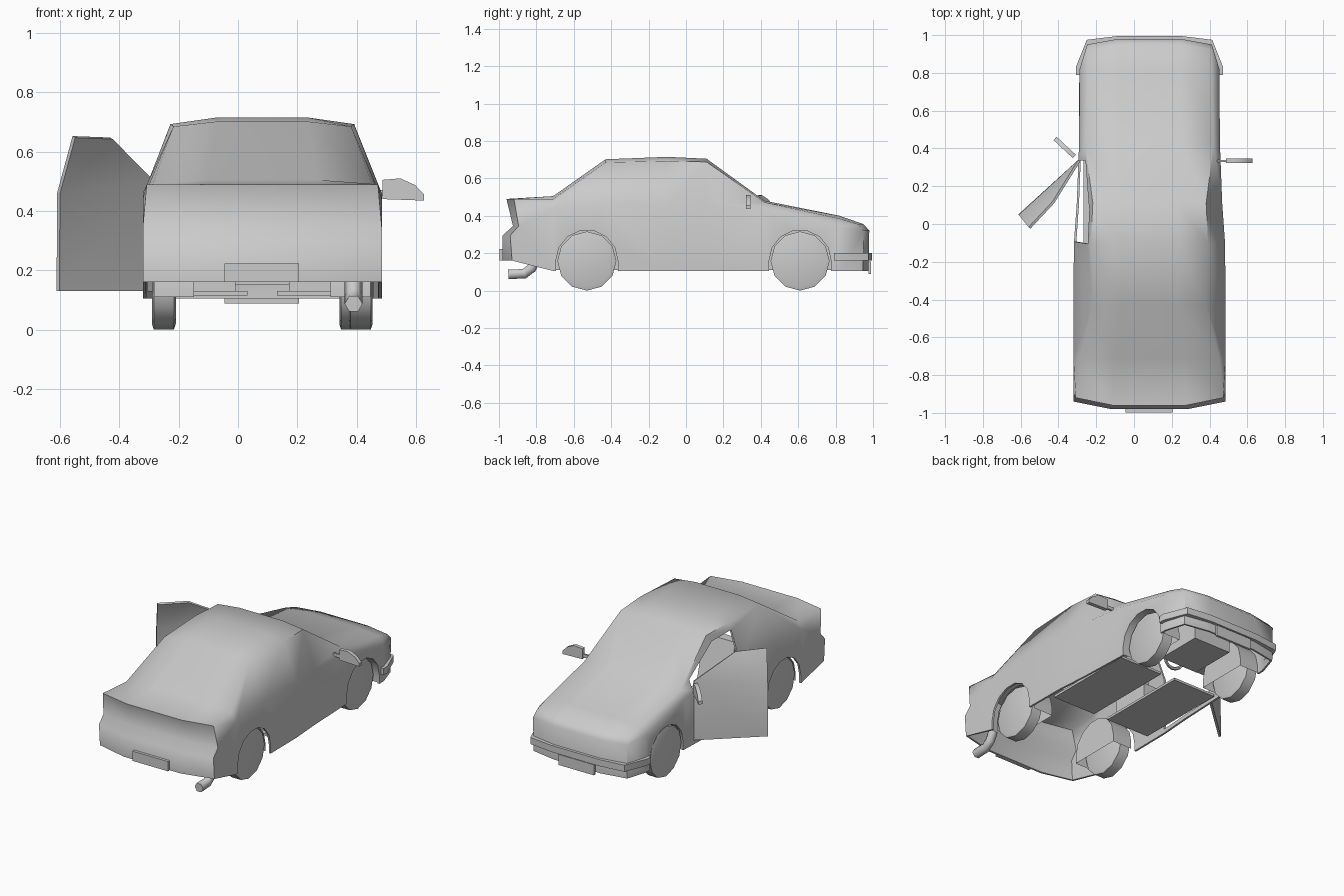
import bpy, bmesh, math
from mathutils import Matrix, Vector

if "Cube" in bpy.data.objects:
    bpy.data.objects.remove(bpy.data.objects["Cube"])

grey = bpy.data.materials.new("plain grey")
grey.use_nodes = True
grey.diffuse_color = (0.6, 0.6, 0.6, 1)
grey.node_tree.nodes["Principled BSDF"].inputs["Base Color"].default_value = (0.6, 0.6, 0.6, 1)
CX = 0.082  # centre line of the car


def finish(name, bm, angle=40):
    bmesh.ops.recalc_face_normals(bm, faces=bm.faces)
    mesh = bpy.data.meshes.new(name)
    bm.to_mesh(mesh)
    bm.free()
    mesh.materials.append(grey)
    ob = bpy.data.objects.new(name, mesh)
    bpy.context.collection.objects.link(ob)
    smooth(ob, angle)
    return ob


def smooth(ob, angle):
    bpy.ops.object.select_all(action="DESELECT")
    ob.select_set(True)
    bpy.context.view_layer.objects.active = ob
    bpy.ops.object.shade_smooth_by_angle(angle=math.radians(angle))


def add_mod(ob, kind, **settings):
    m = ob.modifiers.new(kind.lower(), kind)
    for key, value in settings.items():
        setattr(m, key, value)
    bpy.context.view_layer.objects.active = ob
    bpy.ops.object.modifier_apply(modifier=m.name)


def prism(name, outline, axis, lo, hi, matrix=None):
    """Extrude a 2D outline along one axis; the other two keep x, y, z order."""
    bm = bmesh.new()
    rings = []
    for level in (lo, hi):
        ring = []
        for p in outline:
            co = list(p)
            co.insert("xyz".index(axis), level)
            ring.append(bm.verts.new(co))
        rings.append(ring)
        bm.faces.new(ring)
    n = len(outline)
    for i in range(n):
        j = (i + 1) % n
        bm.faces.new((rings[0][i], rings[0][j], rings[1][j], rings[1][i]))
    if matrix:
        bm.transform(matrix)
    return finish(name, bm)


def box(name, lo, hi):
    return prism(name, [(lo[0], lo[1]), (hi[0], lo[1]), (hi[0], hi[1]), (lo[0], hi[1])], "z", lo[2], hi[2])


# Body shell: lengthwise profile with crowned top, sloping cabin sides and flanks
# nose and tail rows: y, z, half width, pull of the corner
nose = [(.975, .105, .33, -.03), (.98, .32, .33, -.03), (.95, .355, .325, -.03)]
# stations: y, centre z, edge half width, edge z, flank half width, belt z
stations = [(.82, .40, .33, .385, .37, .34), (.42, .48, .34, .472, .373, .43),
            (.11, .705, .30, .688, .385, .46), (-.1, .715, .31, .693, .40, .46),
            (-.43, .702, .30, .685, .403, .46), (-.71, .505, .37, .49, .403, .44)]
tail = [(-.96, .49, .39, .04), (-.925, .345, .403, .03), (-.98, .295, .403, .04), (-.98, .16, .403, .05)]

bm = bmesh.new()


def row(y, z, e, ze, pull):
    return [bm.verts.new((CX + u * e, y + (pull if abs(u) == 1 else 0), ze if abs(u) == 1 else z))
            for u in (-1, -.5, .5, 1)]


front = [row(y, z, e, z, p) for y, z, e, p in nose]
mid = [row(y, z, e, ze, 0) for y, z, e, ze, w, zb in stations]
back = [row(y, z, e, z, p) for y, z, e, p in tail]
rows = front + mid + back
for a, b in zip(rows, rows[1:]):
    for i in range(3):
        bm.faces.new((a[i], a[i + 1], b[i + 1], b[i]))
for col, s in ((0, -1), (3, 1)):
    belt = [bm.verts.new((CX + s * w, y, zb)) for y, z, e, ze, w, zb in stations]
    sill = [bm.verts.new((CX + s * w, y, .105)) for y, z, e, ze, w, zb in stations]
    edge = [r[col] for r in mid]
    for k in range(len(stations) - 1):
        bm.faces.new((edge[k], edge[k + 1], belt[k + 1], belt[k]))
        bm.faces.new((belt[k], belt[k + 1], sill[k + 1], sill[k]))
    f, b = [r[col] for r in front], [r[col] for r in back]
    bm.faces.new((f[2], edge[0], belt[0]))
    bm.faces.new((f[2], belt[0], f[1]))
    bm.faces.new((f[1], belt[0], sill[0], f[0]))
    bm.faces.new((edge[-1], b[0], belt[-1]))
    bm.faces.new((b[0], b[1], belt[-1]))
    bm.faces.new((b[1], b[2], b[3], sill[-1], belt[-1]))
bmesh.ops.triangulate(bm, faces=[f for f in bm.faces if len(f.verts) > 4])
body = finish("body_shell", bm, 60)
add_mod(body, "SOLIDIFY", thickness=.012, offset=-1)

# Openings for the wheels and the open door
WHEEL_Z, AXLES = .158, (("rear", -.53), ("front", .61))
door_outline = [(-.093, .13), (-.093, .46), (-.105, .65), (.08, .645), (.335, .505), (.335, .13)]


def arch(y, r):
    arc = [(y + r * math.cos(math.pi * i / 7), WHEEL_Z + r * math.sin(math.pi * i / 7)) for i in range(8)]
    return [(y + r, .05)] + arc + [(y - r, .05)]


cutters = [prism("door_cutter", door_outline, "x", -.45, -.17)]
for end, y in AXLES:
    for s in (-1, 1):
        span = sorted((CX + s * .25, CX + s * .5))
        cutters.append(prism(end + "_arch_cutter", arch(y, .166), "x", *span))
for c in cutters:
    add_mod(body, "BOOLEAN", object=c, operation="DIFFERENCE", solver="EXACT")
    c.hide_render = True
    bpy.data.objects.remove(c)
smooth(body, 60)


# Wheels turned from a profile, with wells around them
def wheel(name, x, y):
    bm = bmesh.new()
    half = [(0, -.04), (.14, -.04), (.158, -.034), (.158, .034), (.14, .04), (0, .04)]
    vs = [bm.verts.new((t, 0, -r)) for r, t in half]
    es = [bm.edges.new(p) for p in zip(vs, vs[1:])]
    bmesh.ops.spin(bm, geom=vs + es, axis=(1, 0, 0), cent=(0, 0, 0), angle=2 * math.pi, steps=12)
    bmesh.ops.remove_doubles(bm, verts=bm.verts, dist=.0005)
    bm.transform(Matrix.Translation((x, y, WHEEL_Z)))
    finish(name, bm, 45)


def well(name, y, s):
    bm = bmesh.new()
    loops = [[bm.verts.new((CX + s * d, p[0], max(p[1], .11))) for p in arch(y, .168)] for d in (.23, .365)]
    bm.faces.new(loops[0])
    for i in range(len(loops[0]) - 1):
        bm.faces.new((loops[0][i], loops[0][i + 1], loops[1][i + 1], loops[1][i]))
    finish(name, bm, 45)


for end, y in AXLES:
    for side, s in (("right", -1), ("left", 1)):
        reach = .30 if (end, s) == ("front", 1) else .332
        wheel(f"{end}_{side}_wheel", CX + s * reach, y)
        well(f"{end}_{side}_wheel_well", y, s)

# Open door and its mirror, swung about the hinge
hinge = Vector((-.29, .335, 0))
swing = Matrix.Translation(hinge) @ Matrix.Rotation(math.radians(-43), 4, "Z") @ Matrix.Translation(-hinge)
bm = bmesh.new()
xs = (-.325, -.322, -.24, -.24, -.29, -.29)
v = [bm.verts.new((x, y, z)) for x, (y, z) in zip(xs, door_outline)]
bm.faces.new((v[0], v[1], v[4], v[5]))
bm.faces.new((v[1], v[2], v[3], v[4]))
bm.transform(swing)
door = finish("open_door", bm)
add_mod(door, "SOLIDIFY", thickness=.014, offset=0)
smooth(door, 40)

mirror_shape = [(0, .505), (.06, .51), (.11, .487), (.14, .455), (.14, .435), (0, .44)]
prism("left_mirror", [(.488 + x, z) for x, z in mirror_shape], "y", .322, .346)
prism("right_mirror", [(-.324 - x, z) for x, z in mirror_shape], "y", .322, .346, swing)
box("left_mirror_stem", (.44, .328, .45), (.49, .34, .47))

# Front bumper wrapped round the nose, and both plates
outer = [(.39, .79), (.39, .83), (.332, .975), (.17, .995)]
inner = [(.362, .79), (.36, .82), (.31, .95), (.16, .968)]
path = outer + [(-x, y) for x, y in outer[::-1]] + [(-x, y) for x, y in inner] + inner[::-1]
prism("front_bumper", [(CX + x, y) for x, y in path], "z", .16, .202)
box("front_plate", (-.045, .975, .088), (.205, .99, .155))
box("rear_plate", (-.045, -.998, .16), (.205, -.975, .222))

# Exhaust pipe
curve = bpy.data.curves.new("exhaust_pipe", "CURVE")
curve.dimensions, curve.bevel_depth, curve.bevel_resolution, curve.use_fill_caps = "3D", .03, 1, True
points = [(-.80, .17), (-.825, .12), (-.865, .09), (-.95, .087)]
spline = curve.splines.new("POLY")
spline.points.add(len(points) - 1)
for p, (y, z) in zip(spline.points, points):
    p.co = (.39, y, z, 1)
curve.materials.append(grey)
bpy.context.collection.objects.link(bpy.data.objects.new("exhaust_pipe", curve))

# Cabin: floor pans, seats, dashboard, rear bench and steering wheel
for side, s in (("right", -1), ("left", 1)):
    x = CX + s * .2
    box(side + "_floor_pan", (x - .15, -.2, .115), (x + .15, .4, .13))
    box(side + "_seat_base", (x - .11, -.17, .13), (x + .11, .08, .25))
    prism(side + "_seat_back", [(-.17, .24), (-.09, .24), (-.17, .54), (-.23, .54)], "x", x - .11, x + .11)
prism("dashboard", [(.42, .28), (.42, .43), (.33, .45), (.29, .40), (.33, .28)], "x", CX - .33, CX + .33)
box("engine_block", (CX - .13, .5, .15), (CX + .13, .8, .3))
bpy.ops.mesh.primitive_torus_add(major_segments=16, minor_segments=6, major_radius=.07, minor_radius=.01,
                                 location=(CX - .2, .23, .4), rotation=(math.radians(65), 0, 0))
steering = bpy.context.object
steering.name = "steering_wheel"
steering.data.materials.append(grey)
smooth(steering, 60)
